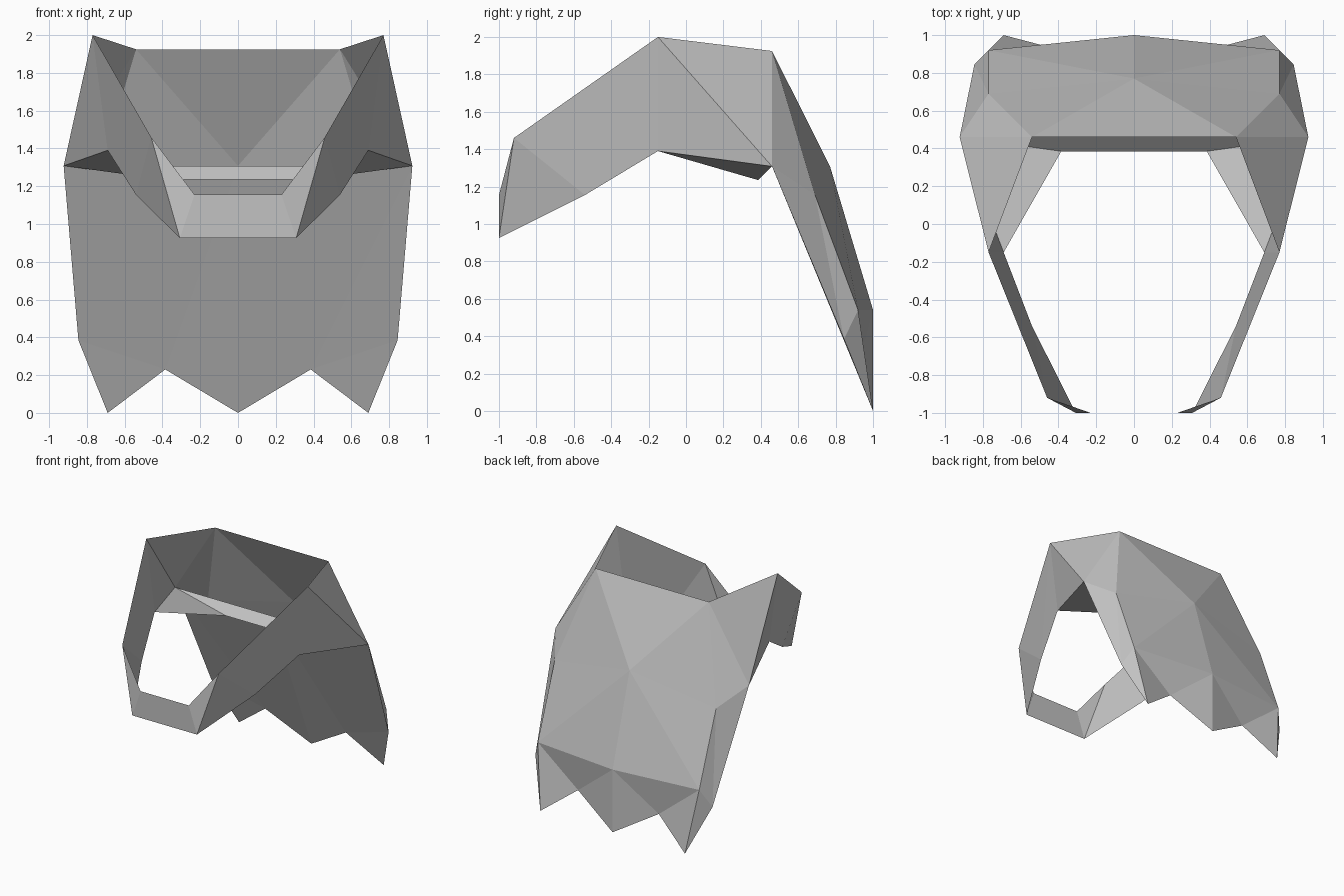
import bpy
import bmesh

cube = bpy.data.objects.get("Cube")
if cube:
    bpy.data.objects.remove(cube, do_unlink=True)

# One flat grey for the whole shell
grey = bpy.data.materials.new("plain_grey")
grey.use_nodes = True
grey.diffuse_color = (0.54, 0.54, 0.54, 1)
grey.node_tree.nodes["Principled BSDF"].inputs["Base Color"].default_value = (0.54, 0.54, 0.54, 1)

# Shared corners of the left half; names ending in _mid lie on the mirror plane
corner = {
    "peak": (0.77, -0.15, 2.0),
    "crown": (0.54, 0.46, 1.925),
    "crown_mid": (0, 0.46, 1.925),
    "temple": (0.923, 0.46, 1.308),
    "temple_mid": (0, 0.46, 1.308),
    "lip": (0.385, 0.385, 1.235),
    "lip_mid": (0, 0.385, 1.235),
    "arch": (0.69, -0.15, 1.39),
    "jaw": (0.54, -0.54, 1.155),
    "cheek": (0.46, -0.92, 1.46),
    "chin_top": (0.23, -1, 1.155),
    "chin_top_mid": (0, -1, 1.155),
    "chin": (0.308, -1, 0.925),
    "chin_mid": (0, -1, 0.925),
    "back_mid": (0, 0.77, 1.308),
    "shoulder": (0.77, 0.69, 1.155),
    "waist": (0.77, 0.92, 0.54),
    "waist_mid": (0, 1, 0.54),
    "side_tip": (0.845, 0.845, 0.385),
    "hem_tip": (0.69, 1, 0),
    "hem_notch": (0.385, 0.92, 0.23),
    "hem_mid": (0, 1, 0),
}


def panel(name, faces):
    """Build one mirrored sheet from faces given as strings of corner names."""
    bm = bmesh.new()
    verts = {}
    for face in faces:
        names = face.split()
        for n in names:
            if n not in verts:
                verts[n] = bm.verts.new(corner[n])
        bm.faces.new([verts[n] for n in names])
    bmesh.ops.recalc_face_normals(bm, faces=bm.faces)
    mesh = bpy.data.meshes.new(name)
    bm.to_mesh(mesh)
    bm.free()
    mesh.materials.append(grey)
    obj = bpy.data.objects.new(name, mesh)
    bpy.context.collection.objects.link(obj)
    mirror = obj.modifiers.new("Mirror", "MIRROR")
    mirror.use_clip = True


# Back sheet hanging from the crown
panel("back_panel", [
    "crown_mid crown back_mid",
    "crown shoulder back_mid",
    "shoulder waist back_mid",
    "waist waist_mid back_mid",
])

# Folded side edges
panel("side_panels", [
    "crown temple shoulder",
    "temple side_tip shoulder",
    "shoulder side_tip waist",
    "side_tip hem_tip waist",
])

# Pointed lower hem
panel("hem", [
    "waist hem_tip hem_notch",
    "waist hem_notch waist_mid",
    "waist_mid hem_notch hem_mid",
])

# Flat inner face closing the back from the temples down to the hem
panel("inner_face", [
    "temple side_tip hem_notch",
    "side_tip hem_tip hem_notch",
    "temple hem_notch temple_mid",
    "temple_mid hem_notch hem_mid",
])

# Arms sweeping forward from the crown
panel("side_arms", [
    "crown peak temple",
    "peak arch temple",
    "peak jaw arch",
    "peak cheek jaw",
    "cheek chin jaw",
])

# Front bar joining the arms
panel("chin_bar", [
    "cheek chin_top chin",
    "chin_top chin_top_mid chin_mid chin",
])

# Inner lip across the back opening
panel("inner_lip", [
    "temple temple_mid lip_mid lip",
    "temple lip arch",
])
